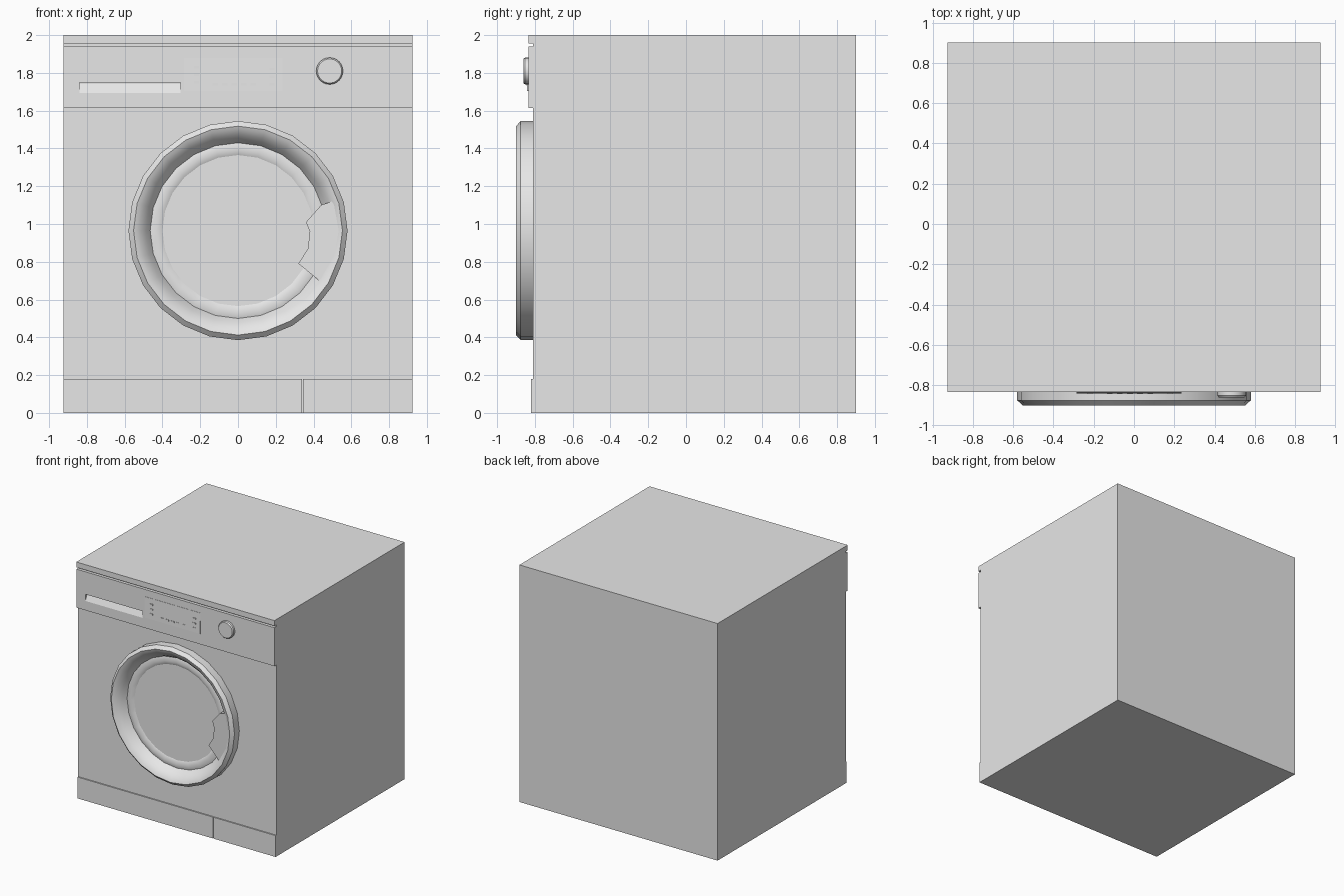
import bpy, bmesh, math
from mathutils import Vector

old = bpy.data.objects.get("Cube")
if old:
    bpy.data.objects.remove(old, do_unlink=True)

grey = bpy.data.materials.new("light grey")
grey.use_nodes = True
grey.diffuse_color = (0.8, 0.8, 0.8, 1)
grey.node_tree.nodes["Principled BSDF"].inputs["Base Color"].default_value = grey.diffuse_color


def finish(name, bm, smooth=None):
    bmesh.ops.recalc_face_normals(bm, faces=bm.faces)
    mesh = bpy.data.meshes.new(name)
    bm.to_mesh(mesh)
    bm.free()
    mesh.materials.append(grey)
    ob = bpy.data.objects.new(name, mesh)
    bpy.context.collection.objects.link(ob)
    if smooth:
        bpy.ops.object.select_all(action='DESELECT')
        ob.select_set(True)
        bpy.context.view_layer.objects.active = ob
        bpy.ops.object.shade_smooth_by_angle(angle=math.radians(smooth))
    return ob


def box(name, x, y, z):
    bm = bmesh.new()
    bmesh.ops.create_cube(bm, size=1)
    for v in bm.verts:
        v.co = [r[0] if c < 0 else r[1] for c, r in zip(v.co, (x, y, z))]
    return finish(name, bm)


def prism(name, points, place, depth, smooth=None):
    """Extrude a flat outline; place maps a 2D point to 3D."""
    bm = bmesh.new()
    face = bm.faces.new([bm.verts.new(place(*p)) for p in points])
    moved = bmesh.ops.extrude_face_region(bm, geom=[face])["geom"]
    bmesh.ops.translate(bm, vec=depth, verts=[g for g in moved if isinstance(g, bmesh.types.BMVert)])
    return finish(name, bm, smooth)


def lathe(name, profile, cx, cz, sides=24, smooth=30, cap=True):
    """Turn (radius, y) points around an axis running along y."""
    bm = bmesh.new()
    rings = []
    for r, y in profile:
        rings.append([bm.verts.new((cx + r * math.sin(math.tau * i / sides), y,
                                    cz + r * math.cos(math.tau * i / sides))) for i in range(sides)])
    for a, b in zip(rings, rings[1:]):
        for i in range(sides):
            j = (i + 1) % sides
            bm.faces.new((a[i], a[j], b[j], b[i]))
    if cap:
        bm.faces.new(rings[-1])
    ob = finish(name, bm, smooth)
    return ob


def cut(target, cutter):
    mod = target.modifiers.new("cut", 'BOOLEAN')
    mod.operation = 'DIFFERENCE'
    mod.solver = 'EXACT'
    mod.object = cutter
    bpy.context.view_layer.objects.active = target
    bpy.ops.object.modifier_apply(modifier=mod.name)
    bpy.data.objects.remove(cutter, do_unlink=True)


W, FRONT, BACK, PANEL = 0.925, -0.81, 0.9, -0.835
DOOR_Z = 0.965

# Cabinet with the drum opening
body = box("cabinet", (-W, W), (FRONT, BACK), (0, 2))
bm = bmesh.new()
bmesh.ops.create_cone(bm, cap_ends=True, segments=24, radius1=0.5, radius2=0.5, depth=1)
for v in bm.verts:
    v.co = Vector((v.co.x, v.co.z - 0.7, v.co.y + DOOR_Z))
cut(body, finish("drum_cutter", bm))

# Top edge, control panel and plinth
box("lid_edge", (-W, W), (PANEL, FRONT), (1.955, 2))
panel = box("control_panel", (-W, W), (PANEL, FRONT + 0.001), (1.615, 1.94))
box("plinth_right", (-W, 0.339), (-0.82, FRONT), (0, 0.18))
box("plinth_left", (0.345, W), (-0.82, FRONT), (0, 0.18))

# Drawer grip: wedge scooped upwards behind the drawer front
wedge = [(PANEL - 0.01, 1.672), (PANEL - 0.01, 1.75), (FRONT - 0.003, 1.75), (FRONT - 0.003, 1.742)]
cut(panel, prism("grip_cutter", wedge, lambda y, z: (-0.84, y, z), (0.535, 0, 0)))

# Display plate, slightly prouder at its lower edge
plate = [(PANEL + 0.002, 1.705), (PANEL - 0.007, 1.705), (PANEL - 0.002, 1.88), (PANEL + 0.002, 1.88)]
prism("display_plate", plate, lambda y, z: (-0.285, y, z), (0.52, 0, 0))
buttons = [(-0.22, 1.75 + 0.04 * i) for i in range(3)] + [(0.18, 1.74 + 0.04 * i) for i in range(3)]
buttons += [(-0.12 + 0.05 * i, 1.74) for i in range(5)]
for i, (x, z) in enumerate(buttons):
    box(f"button_{i + 1}", (x - 0.014, x + 0.014), (PANEL - 0.009, PANEL), (z - 0.006, z + 0.006))

# Programme knob
lathe("knob", [(0.071, PANEL + 0.002), (0.071, -0.852), (0.064, -0.861)], 0.485, 1.81)

# Door ring and the deep glass bowl
lathe("door_ring", [(0.58, FRONT), (0.58, -0.875), (0.553, -0.9), (0.535, -0.893),
                    (0.51, -0.875), (0.487, -0.85), (0.465, -0.815)], 0, DOOR_Z, cap=False)
lathe("door_glass", [(0.465, -0.815), (0.43, -0.825), (0.38, -0.8), (0.33, -0.74), (0.28, -0.64),
                     (0.235, -0.52), (0.19, -0.43), (0.12, -0.39), (0.04, -0.38)], 0, DOOR_Z, smooth=60)

# Door handle lying across the ring
outline = [(0.5, 1.12), (0.44, 1.1), (0.36, 1.01), (0.38, 0.96), (0.37, 0.87), (0.32, 0.79), (0.43, 0.7)]
outline += [(0.54 * math.cos(a), DOOR_Z + 0.54 * math.sin(a))
            for a in (math.radians(d) for d in range(-27, 17, 6))]
prism("door_handle", outline, lambda x, z: (x, -0.893 + 0.2 * (0.54 - x), z), (0, 0.05, 0))
